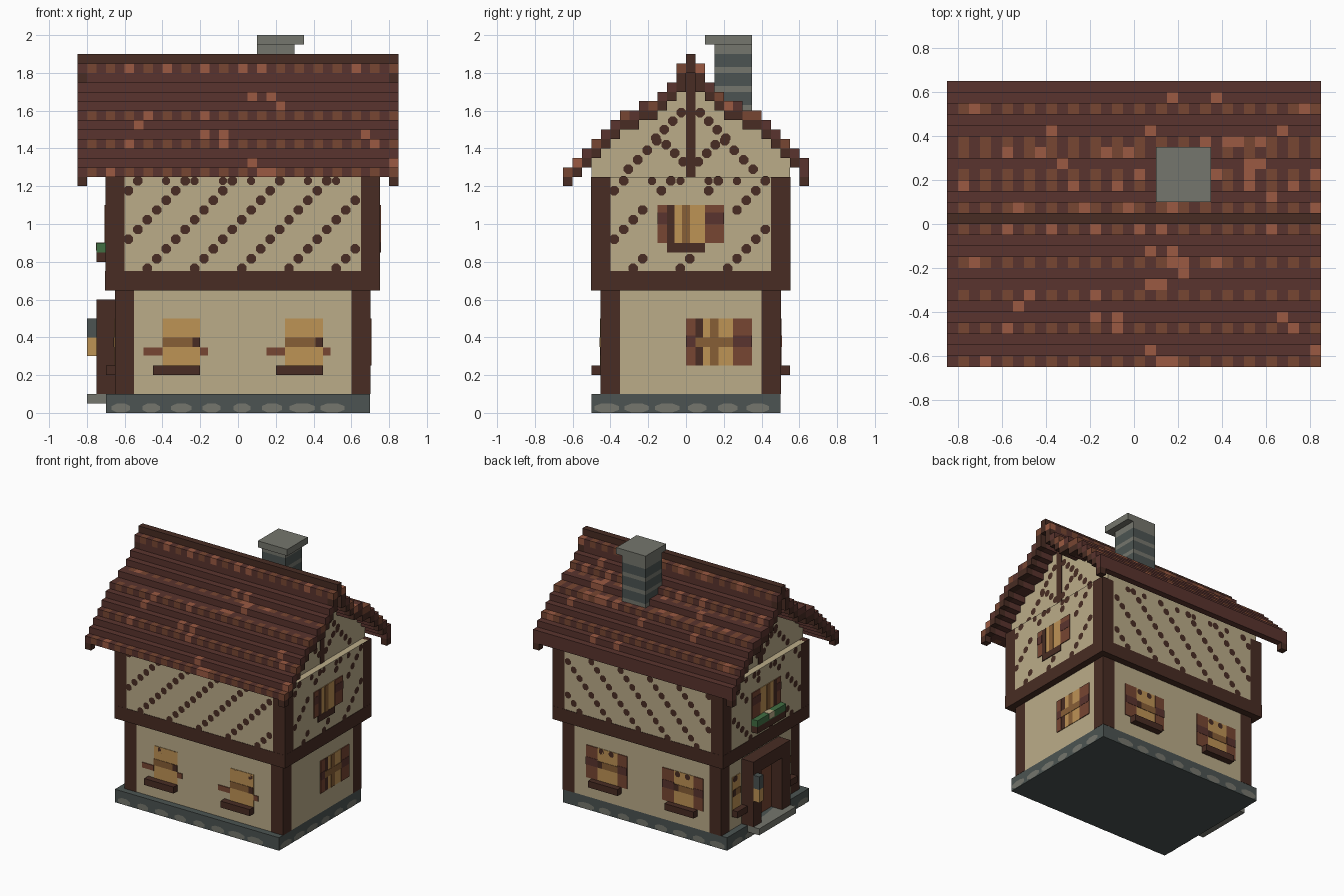
import bpy, bmesh, math, random
from mathutils import Matrix, Vector

random.seed(4)
cube = bpy.data.objects.get("Cube")
if cube:
    bpy.data.objects.remove(cube)

# Palette, given as display values and stored as linear
PALETTE = {
    "timber": (72, 44, 35), "plaster": (187, 172, 137), "lit_glass": (190, 147, 85),
    "glazing_bar": (135, 94, 54), "tile_dark": (90, 52, 46), "tile_mid": (119, 70, 50),
    "tile_light": (155, 90, 66), "stone_dark": (76, 84, 82), "stone_light": (117, 118, 109),
    "leaf_green": (65, 110, 66),
}
NAMES = list(PALETTE)
MATS = []
for name, rgb in PALETTE.items():
    col = [((c / 255 + 0.055) / 1.055) ** 2.4 for c in rgb] + [1]
    m = bpy.data.materials.new(name)
    m.use_nodes = True
    m.diffuse_color = col
    m.node_tree.nodes["Principled BSDF"].inputs["Base Color"].default_value = col
    MATS.append(m)


class Part:
    """Collects boxes, dots and prisms into one named object."""

    def __init__(self, name):
        self.name, self.bm, self.used = name, bmesh.new(), []

    def slot(self, mat):
        if mat not in self.used:
            self.used.append(mat)
        return self.used.index(mat)

    def box(self, x, y, z, mat):
        lo, hi = Vector((x[0], y[0], z[0])), Vector((x[1], y[1], z[1]))
        mtx = Matrix.Translation((lo + hi) / 2) @ Matrix.Diagonal((*(hi - lo), 1))
        verts = bmesh.ops.create_cube(self.bm, size=1, matrix=mtx)["verts"]
        for f in {f for v in verts for f in v.link_faces}:
            f.material_index = self.slot(mat)

    def face(self, points, mat):
        f = self.bm.faces.new([self.bm.verts.new(p) for p in points])
        f.material_index = self.slot(mat)
        return f

    # A box standing out from a wall; wall = (axis, outward sign, position)
    def plate(self, wall, u, z, mat, depth=0.004):
        axis, sign, pos = wall
        d = sorted((pos, pos + sign * depth))
        self.box(*((d, u) if axis == 0 else (u, d)), z, mat)

    # A flat octagonal spot on a wall
    def dot(self, wall, u, z, mat, r=0.027, stretch=1):
        axis, sign, pos = wall
        pts = []
        for i in range(8):
            a = math.pi / 8 + i * math.pi / 4
            s, h = u + r * stretch * math.cos(a), z + r * math.sin(a)
            d = pos + sign * 0.004
            pts.append((d, s, h) if axis == 0 else (s, d, h))
        f = self.face(pts, mat)
        f.normal_update()
        if f.normal[axis] * sign < 0:
            f.normal_flip()

    def done(self):
        me = bpy.data.meshes.new(self.name)
        self.bm.to_mesh(me)
        self.bm.free()
        for mat in self.used:
            me.materials.append(MATS[NAMES.index(mat)])
        bpy.context.collection.objects.link(bpy.data.objects.new(self.name, me))


def single(name, x, y, z, mat):
    p = Part(name)
    p.box(x, y, z, mat)
    p.done()


# Stone footing with pale stones along its lower edge
footing = Part("footing")
footing.box((-.7, .7), (-.5, .5), (0, .1), "stone_dark")
for wall, half in (((1, -1, -.5), .7), ((1, 1, .5), .7), ((0, 1, .7), .5), ((0, -1, -.7), .5)):
    u = -half + .08
    while u < half - .06:
        footing.dot(wall, u, .026, "stone_light", .026, random.uniform(1.8, 2.9))
        u += .16
footing.done()


# Each storey is a plaster block with flush corner posts
def storey(name, x, y, z, post_z):
    single(name + "_walls", x, y, z, "plaster")
    posts, e = Part(name + "_corner_posts"), .002
    for px in ((x[0] - e, x[0] + .1), (x[1] - .1, x[1] + e)):
        for py in ((y[0] - e, y[0] + .1), (y[1] - .1, y[1] + e)):
            posts.box(px, py, post_z, "timber")
    posts.done()


storey("lower", (-.65, .7), (-.45, .5), (.1, .65), (.1, .65))
storey("upper", (-.7, .75), (-.5, .55), (.65, 1.25), (.65, 1.25))
single("jetty_beam", (-.703, .753), (-.503, .553), (.648, .75), "timber")

# Diagonal studded braces on the upper storey
LOW = {"front": (1, -1, -.45), "back": (1, 1, .5), "right": (0, 1, .7), "left": (0, -1, -.65)}
UP = {"front": (1, -1, -.5), "back": (1, 1, .55), "right": (0, 1, .75), "left": (0, -1, -.7)}
for side, wall in UP.items():
    braces = Part(side + "_braces")
    long = wall[0] == 1
    u0, u1 = (-.6, .65) if long else (-.4, .45)
    for c in range(-2, 6):
        for k in range(10):
            u, z = u0 + .12 + c * .25 + k * .05, .765 + k * .0515
            near_window = not long and -.19 < u < .23 and .82 < z < 1.13
            if u0 + .01 < u < u1 - .01 and not near_window:
                braces.dot(wall, u, z, "timber")
    u = u0 + .07
    while u < u1 - .03:
        braces.dot(wall, u, 1.228, "timber", .023)
        u += .15
    braces.done()

# Gable block, set back slightly at both ends
SLOPE = ((.525, 1.25), (.525, 1.37), (.375, 1.52), (.175, 1.62), (.06, 1.76))
section = [(.025 - d, z) for d, z in SLOPE] + [(.025 + d, z) for d, z in reversed(SLOPE)]
gable = Part("gable")
ring = [gable.face([(x, y, z) for y, z in section], "plaster") for x in (-.65, .7)]
a, b = [list(f.verts) for f in ring]
for i in range(len(a)):
    gable.bm.faces.new((a[i - 1], a[i], b[i], b[i - 1]))
bmesh.ops.recalc_face_normals(gable.bm, faces=gable.bm.faces)
gable.done()
for side, wall in (("right", (0, 1, .7)), ("left", (0, -1, -.65))):
    frame = Part(side + "_gable_timbers")
    frame.plate(wall, (0, .05), (1.25, 1.8), "timber", .005)
    for s in (-1, 1):
        for k in range(4):
            frame.dot(wall, .025 + s * (.33 - k * .05), 1.29 + k * .05, "timber")
            frame.dot(wall, .025 + s * (.05 + k * .045), 1.59 - k * .045, "timber")
        for k in range(3):
            frame.dot(wall, .025 + s * (.13 - k * .045), 1.42 - k * .045, "timber")
    frame.done()

# Stepped tile roof made of unit blocks; only outer faces are built
S = .05
TOPS = (26, 27, 28, 29, 30, 31, 32, 32, 33, 33, 34, 35, 37)
cells = {}
for j in range(26):
    row = j if j <= 13 else 26 - j
    ridge = j == 13
    top = 37 if ridge else TOPS[row] - 1
    banded = row % 3 == 0 or (j > 13 and row in (7, 10))
    for i in range(34):
        tile = "tile_mid" if banded and i % 2 else "tile_dark"
        if random.random() < (.12 if banded else .03):
            tile = "tile_light"
        cells[i, j, top] = "timber" if ridge else tile
        end = i in (0, 33)
        if j == 25:
            cells[i, j, top - 1] = tile
        if end or 0 < j < 25:
            cells[i, j, top - (2 if j == 25 else 1)] = "timber" if end else "tile_dark"
        if row == 12:
            cells[i, j, top - 2] = "timber" if end else "tile_dark"
roof = Part("tile_roof")
for cell, mat in cells.items():
    for axis in range(3):
        for step in (0, 1):
            side = list(cell)
            side[axis] += 2 * step - 1
            if tuple(side) in cells:
                continue
            pts = []
            for du, dv in ((0, 0), (1, 0), (1, 1), (0, 1)):
                p = list(cell)
                p[axis] += step
                p[(axis + 1) % 3] += du
                p[(axis + 2) % 3] += dv
                pts.append((p[0] * S - .85, p[1] * S - .65, p[2] * S))
            roof.face(pts if step else pts[::-1], mat)
roof.done()

# Chimney in courses, with a wider cap
chimney = Part("chimney")
z = 1.5
for k, h in enumerate((.1, .03, .07, .03, .07, .03, .07, .05)):
    chimney.box((.1, .3), (.15, .35), (z, z + h), "stone_light" if k % 2 else "stone_dark")
    z += h
chimney.box((.1, .35), (.1, .35), (1.95, 2), "stone_light")
chimney.done()


# Window: glowing pane, bars, shutters on either side and an optional sill
def window(name, wall, u, z, shutters=(), upright=False, sill=None, stubs=()):
    w = Part(name)
    w.plate(wall, u, z, "lit_glass")
    mid, bar = (u[0] + u[1]) / 2, z[0] + .1
    if upright:
        w.plate(wall, (mid - .022, mid + .022), z, "glazing_bar", .006)
        w.plate(wall, (u[0], u[0] + .04), z, "timber", .005)
    if z[0] < .6:
        w.plate(wall, u, (bar, bar + .05), "glazing_bar", .007)
    if not upright:
        for d in (u[0] + .055, u[1] - .03):
            w.dot(wall, d, z[1] - .022, "timber", .023)
        w.plate(wall, (u[1] - .04, u[1]), (bar, bar + .05), "timber", .008)
    for s in shutters:
        w.plate(wall, s, z, "tile_mid", .006)
        w.plate(wall, s, (bar, bar + .06), "tile_dark", .008)
    for s in stubs:
        w.plate(wall, s, (bar - .045, bar - .005), "tile_mid", .006)
    if sill:
        w.plate(wall, sill, (.2, .25), "timber", .05)
    w.done()


LZ = (.25, .5)
for n, o in (("left", .2), ("right", -.45)):
    window("front_window_" + n, LOW["front"], (o + .05, o + .25), LZ, sill=(o, o + .25),
           stubs=((o - .05, o + .05), (o + .25, o + .29)))
for n, o in (("left", .15), ("right", -.5)):
    window("back_window_" + n, LOW["back"], (o + .08, o + .25), LZ, sill=(o + .05, o + .3),
           shutters=((o, o + .08), (o + .25, o + .35)))
window("right_lower_window", LOW["right"], (.05, .25), LZ, ((0, .05), (.25, .35)), True)
for n, o in (("back", .27), ("front", -.34)):
    window("entrance_window_" + n, LOW["left"], (o, o + .1), LZ, sill=(o - .02, o + .1))
for side in ("right", "left"):
    window(side + "_upper_window", UP[side], (-.1, .1), (.9, 1.1),
           ((-.15, -.1), (.1, .2)), True)
single("right_upper_sill", (.75, .756), (-.1, .1), (.85, .9), "timber")

# Flower box under the left gable window
box = Part("flower_box")
box.box((-.75, -.7), (-.15, .2), (.8, .85), "timber")
box.box((-.75, -.7), (-.15, .2), (.85, .9), "leaf_green")
box.box((-.753, -.7), (0, .06), (.86, .903), "plaster")
box.done()

# Entrance: step, framed doorway and lantern
single("door_step", (-.8, -.65), (-.2, .25), (.05, .1), "stone_light")
porch = Part("door_frame")
for y in (-.2, .15):
    porch.box((-.75, -.65), (y, y + .1), (.1, .5), "timber")
porch.box((-.75, -.65), (-.2, .25), (.5, .6), "timber")
porch.done()
single("door", (-.658, -.65), (-.1, .15), (.1, .5), "tile_mid")
lantern = Part("lantern")
lantern.box((-.8, -.75), (.2, .25), (.3, .4), "lit_glass")
lantern.box((-.8, -.75), (.2, .25), (.4, .5), "stone_dark")
lantern.done()
